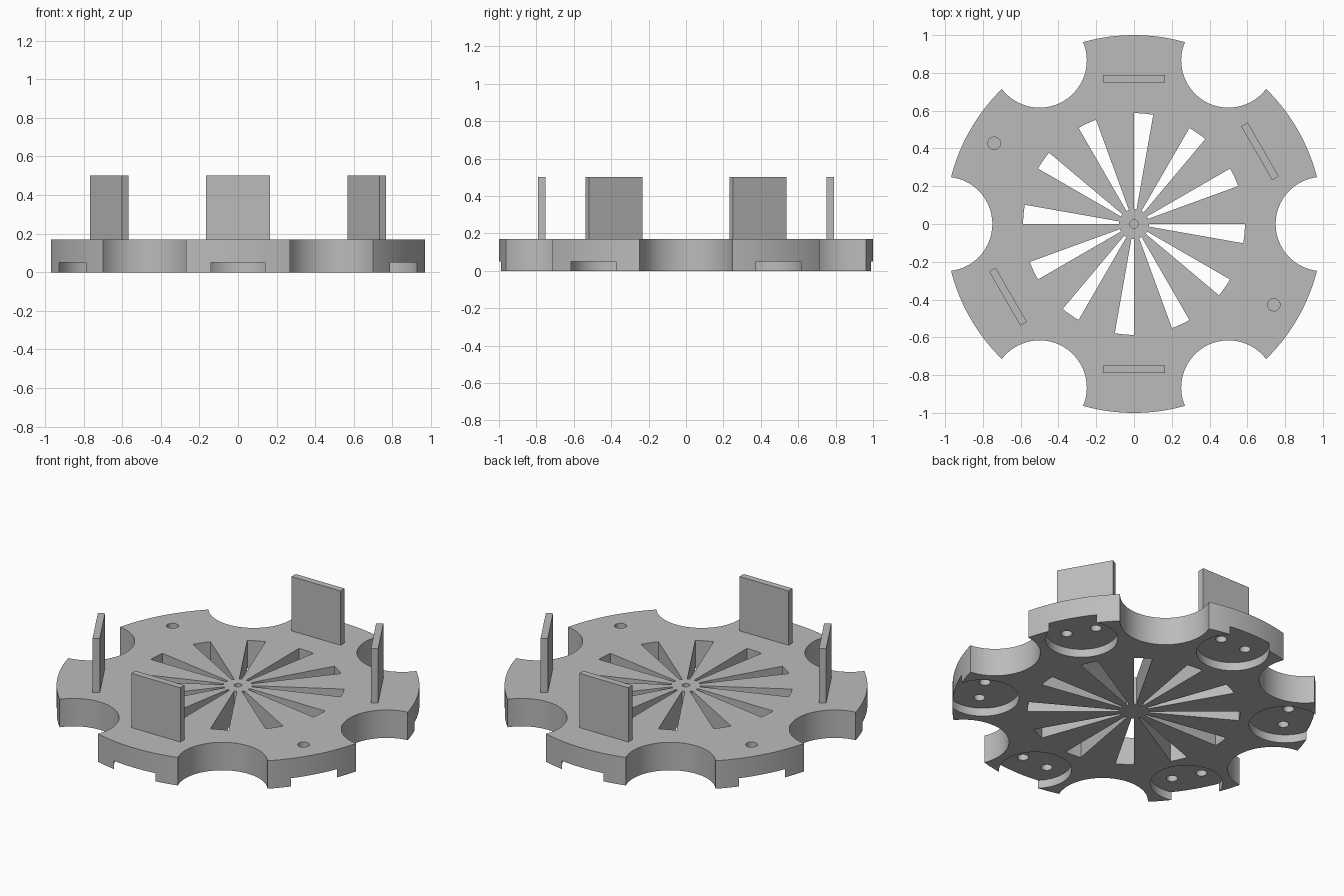
import bpy, bmesh
from math import sin, cos, radians, pi

cube = bpy.data.objects.get("Cube")
if cube:
    bpy.data.objects.remove(cube, do_unlink=True)

grey = bpy.data.materials.new("plain grey")
grey.use_nodes = True
colour = (0.5, 0.5, 0.5, 1)
grey.diffuse_color = colour
grey.node_tree.nodes["Principled BSDF"].inputs["Base Color"].default_value = colour

TOP, LIP, PLATE_TOP = 0.17, 0.05, 0.5
LOBES = [30 + 60 * i for i in range(6)]


def polar(r, deg, side=0.0):
    """Point at radius r and angle, moved sideways along the tangent."""
    a = radians(deg)
    return (r * cos(a) - side * sin(a), r * sin(a) + side * cos(a))


def circle(centre, r, n):
    return [(centre[0] + r * cos(2 * pi * i / n), centre[1] + r * sin(2 * pi * i / n))
            for i in range(n)]


def prism(bm, outline, z0, z1):
    low = [bm.verts.new((x, y, z0)) for x, y in outline]
    high = [bm.verts.new((x, y, z1)) for x, y in outline]
    bm.faces.new(low[::-1])
    bm.faces.new(high)
    n = len(low)
    for i in range(n):
        j = (i + 1) % n
        bm.faces.new((low[i], low[j], high[j], high[i]))


def build(name, prisms):
    bm = bmesh.new()
    for p in prisms:
        prism(bm, *p)
    mesh = bpy.data.meshes.new(name)
    bm.to_mesh(mesh)
    bm.free()
    mesh.materials.append(grey)
    ob = bpy.data.objects.new(name, mesh)
    bpy.context.scene.collection.objects.link(ob)
    return ob


def select(ob):
    bpy.ops.object.select_all(action="DESELECT")
    ob.select_set(True)
    bpy.context.view_layer.objects.active = ob


def cut(ob, prisms):
    cutter = build("cutter", prisms)
    cutter.hide_render = True
    mod = ob.modifiers.new("cut", "BOOLEAN")
    mod.operation, mod.solver, mod.object = "DIFFERENCE", "EXACT", cutter
    select(ob)
    bpy.ops.object.modifier_apply(modifier=mod.name)
    bpy.data.objects.remove(cutter, do_unlink=True)


# Round base
base = build("base_disc", [(circle((0, 0), 1, 192), 0, TOP)])

# Scalloped rim, wedge slots, underside recesses and blind holes in the top
cuts = [(circle(polar(1, 60 * i), 0.25, 96), -0.1, 0.3) for i in range(6)]
for i in range(12):
    start = 20 + 30 * i
    wedge = [polar(0.08, start)] + [polar(0.587, start + 2.5 * k) for k in range(5)]
    cuts.append((wedge + [polar(0.08, start + 10)], -0.1, 0.3))
cuts += [(circle(polar(0.847, a), 0.2, 64), -0.1, LIP) for a in LOBES]
cuts += [(circle(polar(0.855, a), 0.033, 32), 0.11, 0.3) for a in (150, 330)]
cuts.append((circle((0, 0), 0.022, 32), 0.11, 0.3))
cut(base, cuts)

# Pairs of small blind holes in each recess
cut(base, [(circle(polar(0.85, a, s), 0.031, 32), 0.03, 0.11)
           for a in LOBES for s in (-0.086, 0.086)])
select(base)
bpy.ops.object.shade_smooth_by_angle(angle=radians(30))

# Upright plates on four of the lobes
for name, a in (("back_left", 30), ("back", 90), ("front_right", 210), ("front", 270)):
    outline = [polar(0.77 + d, a, s) for d, s in
               ((-0.02, -0.165), (0.02, -0.165), (0.02, 0.165), (-0.02, 0.165))]
    build(name + "_plate", [(outline, TOP - 0.01, PLATE_TOP)])
